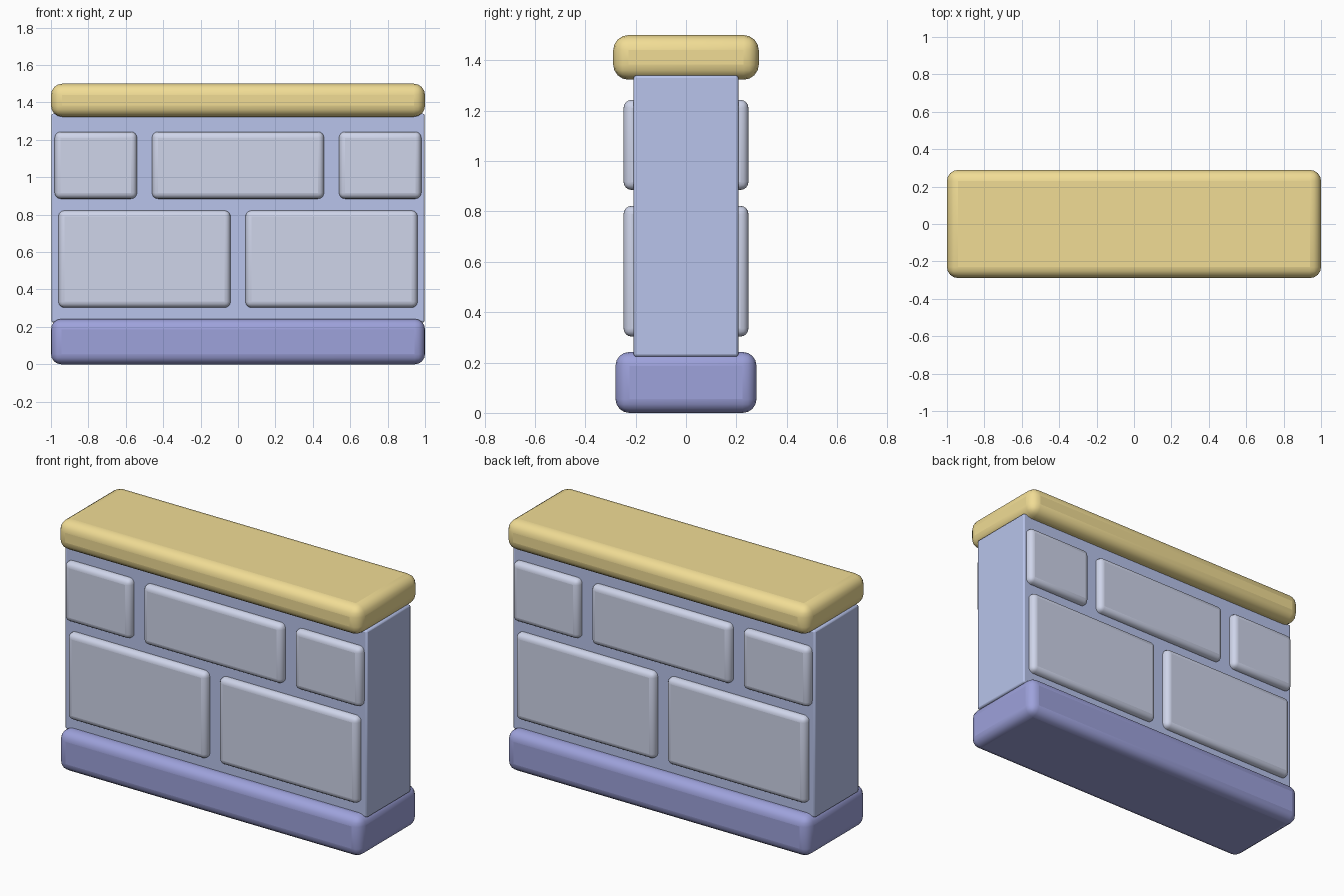
import bpy
import math

if "Cube" in bpy.data.objects:
    bpy.data.objects.remove(bpy.data.objects["Cube"])


def material(name, color):
    mat = bpy.data.materials.new(name)
    mat.diffuse_color = (*color, 1)
    mat.use_nodes = True
    mat.node_tree.nodes["Principled BSDF"].inputs["Base Color"].default_value = mat.diffuse_color
    return mat


def rounded_box(name, x, y, z, radius, mat, segments=4):
    """Box spanning the (min, max) ranges x, y, z with rounded edges."""
    ranges = (x, y, z)
    bpy.ops.mesh.primitive_cube_add(size=1, location=[(a + b) / 2 for a, b in ranges])
    obj = bpy.context.object
    obj.name = name
    obj.scale = [b - a for a, b in ranges]
    bpy.ops.object.transform_apply(location=False, rotation=False, scale=True)
    bevel = obj.modifiers.new("Rounded edges", "BEVEL")
    bevel.width = radius
    bevel.segments = segments
    obj.data.materials.append(mat)
    bpy.ops.object.shade_smooth_by_angle(angle=math.radians(35))
    return obj


plinth = material("plinth_blue", (0.34, 0.36, 0.71))
mortar = material("wall_blue", (0.48, 0.55, 0.83))
stone = material("stone_grey", (0.62, 0.66, 0.82))
coping = material("coping_yellow", (0.88, 0.72, 0.30))

# Plinth, wall core and coping
rounded_box("base_plinth", (-1, 1), (-0.28, 0.28), (0, 0.242), 0.055, plinth)
rounded_box("wall_core", (-0.998, 0.998), (-0.208, 0.208), (0.223, 1.34), 0.01, mortar, 2)
rounded_box("top_coping", (-1, 1), (-0.289, 0.289), (1.323, 1.5), 0.06, coping)

# Stones run through the wall and stand proud on the front and back
courses = {
    "lower_stone": ((0.303, 0.822), [(-0.96, -0.04), (0.04, 0.96)]),
    "upper_stone": ((0.885, 1.243), [(-0.98, -0.54), (-0.46, 0.46), (0.54, 0.98)]),
}
for name, (z, spans) in courses.items():
    for i, x in enumerate(spans, 1):
        rounded_box(f"{name}_{i}", x, (-0.248, 0.248), z, 0.032, stone)
